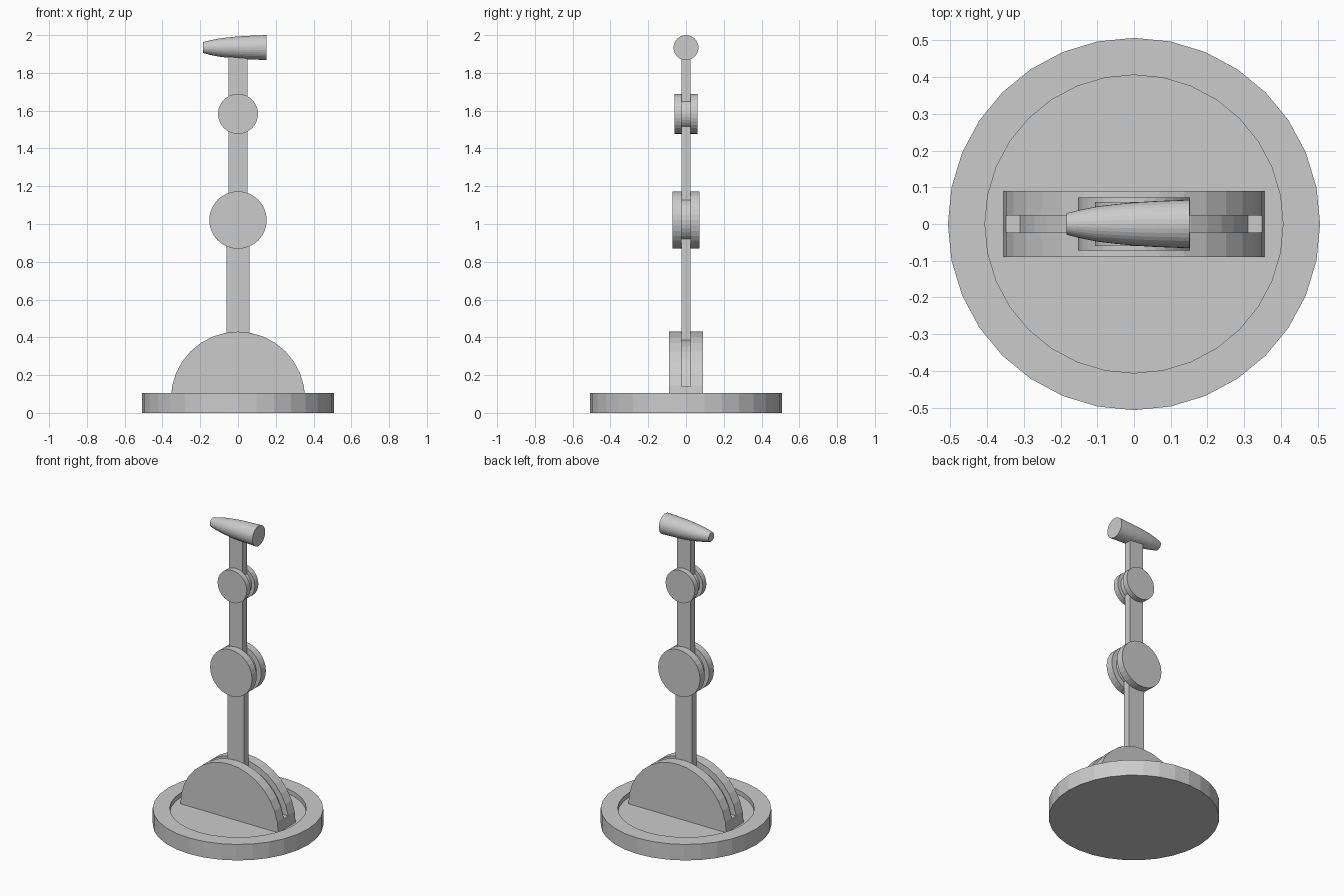
import bpy, bmesh, math
from mathutils import Matrix

cube = bpy.data.objects.get("Cube")
if cube:
    bpy.data.objects.remove(cube, do_unlink=True)

grey = bpy.data.materials.new("light_grey")
grey.use_nodes = True
colour = (0.6, 0.6, 0.6, 1)
grey.diffuse_color = colour
grey.node_tree.nodes["Principled BSDF"].inputs["Base Color"].default_value = colour

SEG = 32
GAP = 0.023          # half thickness of the arms and of the slots around them


def finish(name, bm, matrix=Matrix()):
    bmesh.ops.recalc_face_normals(bm, faces=bm.faces[:])
    bm.transform(matrix)
    mesh = bpy.data.meshes.new(name)
    bm.to_mesh(mesh)
    bm.free()
    mesh.materials.append(grey)
    obj = bpy.data.objects.new(name, mesh)
    bpy.context.collection.objects.link(obj)
    return obj


def lathe(name, profile, matrix=Matrix()):
    """Closed solid turned about local z from (radius, height) points, capped at both ends."""
    bm = bmesh.new()
    rings = [[bm.verts.new((r * math.cos(2 * math.pi * i / SEG),
                            r * math.sin(2 * math.pi * i / SEG), h))
              for i in range(SEG)] for r, h in profile]
    for a, b in zip(rings, rings[1:]):
        for i in range(SEG):
            j = (i + 1) % SEG
            bm.faces.new((a[i], a[j], b[j], b[i]))
    bm.faces.new(rings[0])
    bm.faces.new(rings[-1])
    return finish(name, bm, matrix)


def prism(name, outline, y0, y1):
    """Outline in the xz plane extruded from y0 to y1."""
    bm = bmesh.new()
    face = bm.faces.new([bm.verts.new((x, y0, z)) for x, z in outline])
    new = bmesh.ops.extrude_face_region(bm, geom=[face])["geom"]
    bmesh.ops.translate(bm, vec=(0, y1 - y0, 0),
                        verts=[v for v in new if isinstance(v, bmesh.types.BMVert)])
    return finish(name, bm)


def bar(name, half_width, z0, z1):
    w = half_width
    return prism(name, [(-w, z0), (w, z0), (w, z1), (-w, z1)], -GAP, GAP)


def arc(r, z, start=0.0):
    n = SEG // 2
    return [(r * math.cos(a), z + r * math.sin(a))
            for a in (start + (math.pi - 2 * start) * i / n for i in range(n + 1))]


# Round base with a shallow recess
FLOOR = 0.075
lathe("base", [(0.507, 0), (0.507, 0.105), (0.406, 0.105), (0.406, FLOOR)])

# Half-round shoulder: two cheeks and a smaller core that leaves a slot
R, CORE, STEP = 0.355, 0.317, 0.065
for side, name in ((-1, "front_cheek"), (1, "back_cheek")):
    prism(name, arc(R, FLOOR), side * GAP, side * 0.09)
edge = math.sqrt(R * R - STEP * STEP)
core = [(-edge, FLOOR + STEP), (-R, FLOOR), (R, FLOOR), (edge, FLOOR + STEP)]
prism("shoulder_core", core + arc(CORE, FLOOR, math.asin(STEP / CORE)), -GAP, GAP)

# Grooved pivot wheels
for name, z, r, inner, half in (("elbow_wheel", 1.021, 0.152, 0.118, 0.072),
                                ("wrist_wheel", 1.583, 0.106, 0.083, 0.06)):
    lathe(name, [(r, -half), (r, -GAP), (inner, -GAP), (inner, GAP), (r, GAP), (r, half)],
          Matrix.Translation((0, 0, z)) @ Matrix.Rotation(math.pi / 2, 4, "X"))

# Arm segments
bar("lower_arm", 0.06, 0.37, 0.95)
bar("middle_arm", 0.05, 1.09, 1.53)
bar("upper_arm", 0.05, 1.63, 1.91)

# Tapered head lying along x, wide end towards +x
lathe("head", [(0.029, -0.184), (0.038, -0.15), (0.048, -0.1), (0.054, -0.05),
               (0.059, 0.0), (0.0625, 0.06), (0.066, 0.151)],
      Matrix.Translation((0, 0, 1.934)) @ Matrix.Rotation(math.pi / 2, 4, "Y"))
